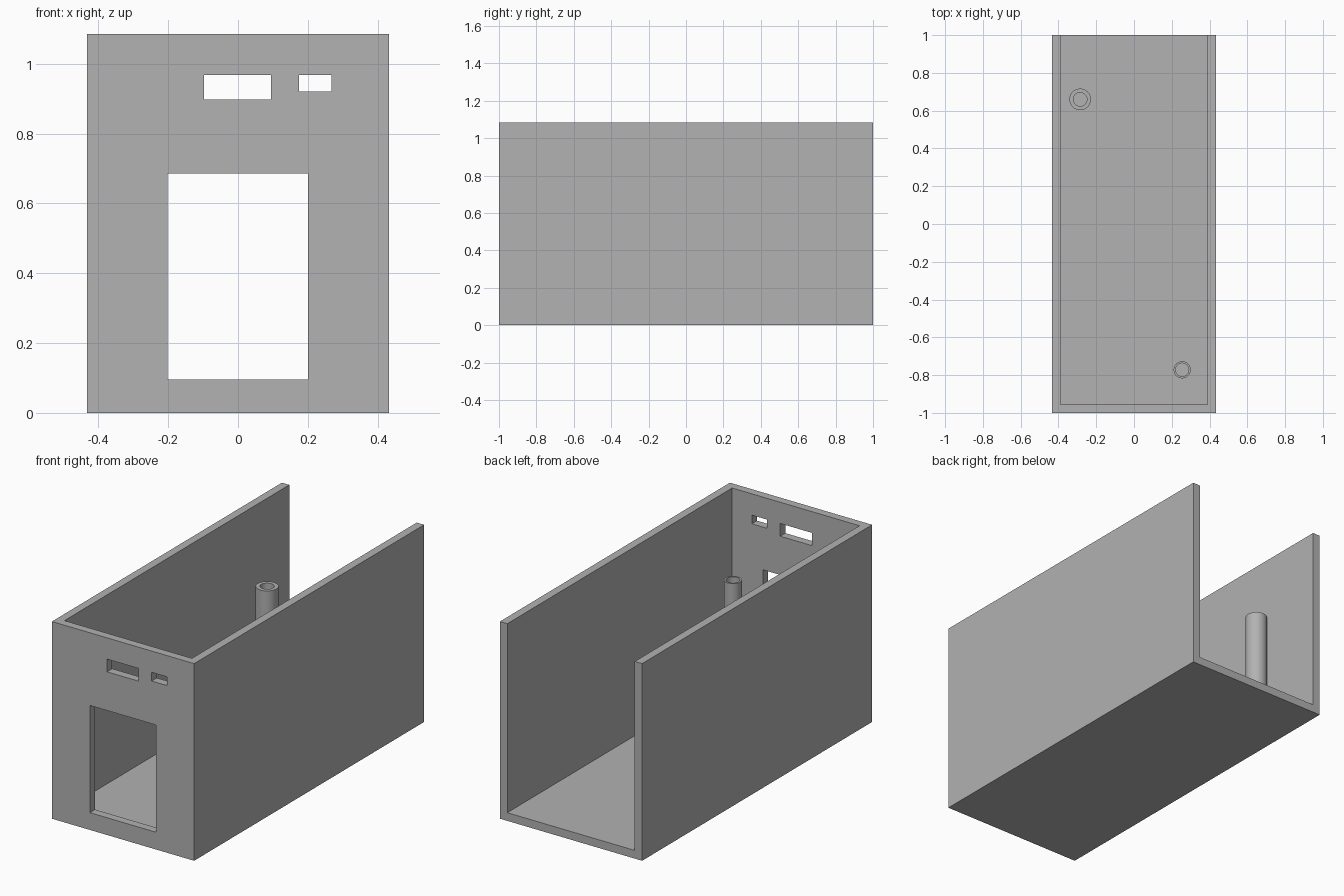
import bpy, bmesh, math
from mathutils import Vector

if "Cube" in bpy.data.objects:
    bpy.data.objects.remove(bpy.data.objects["Cube"], do_unlink=True)

HALF_W, HALF_L, HEIGHT = 0.433, 1.0, 1.085
WALL = 0.045
POST_TOP = 0.685

grey = bpy.data.materials.new("plain_grey")
grey.use_nodes = True
grey.diffuse_color = (0.445, 0.445, 0.445, 1)
grey.node_tree.nodes["Principled BSDF"].inputs["Base Color"].default_value = grey.diffuse_color


def add_object(name, bm):
    bmesh.ops.recalc_face_normals(bm, faces=bm.faces)
    mesh = bpy.data.meshes.new(name)
    bm.to_mesh(mesh)
    bm.free()
    mesh.materials.append(grey)
    obj = bpy.data.objects.new(name, mesh)
    bpy.context.collection.objects.link(obj)
    return obj


def box(name, low, high):
    low, high = Vector(low), Vector(high)
    bm = bmesh.new()
    bmesh.ops.create_cube(bm, size=1)
    bmesh.ops.scale(bm, vec=high - low, verts=bm.verts)
    bmesh.ops.translate(bm, vec=(low + high) / 2, verts=bm.verts)
    return add_object(name, bm)


def cut(target, cutter):
    """Subtract the cutter, bake the result and drop the cutter."""
    mod = target.modifiers.new("cut", "BOOLEAN")
    mod.operation, mod.solver, mod.object = "DIFFERENCE", "EXACT", cutter
    bpy.context.view_layer.objects.active = target
    bpy.ops.object.modifier_apply(modifier=mod.name)
    bpy.data.objects.remove(cutter, do_unlink=True)


def hollow_post(name, x, y, outer, inner):
    """Tube spun from a rectangular wall section, standing on the floor."""
    bm = bmesh.new()
    section = [(outer, WALL), (outer, POST_TOP), (inner, POST_TOP), (inner, WALL)]
    verts = [bm.verts.new((r, 0, z)) for r, z in section]
    edges = [bm.edges.new((verts[i], verts[(i + 1) % 4])) for i in range(4)]
    bmesh.ops.spin(bm, geom=verts + edges, axis=(0, 0, 1), cent=(0, 0, 0),
                   angle=math.tau, steps=48, use_merge=True)
    bmesh.ops.remove_doubles(bm, verts=bm.verts, dist=0.0001)
    obj = add_object(name, bm)
    obj.location = (x, y, 0)
    bpy.ops.object.select_all(action="DESELECT")
    obj.select_set(True)
    bpy.context.view_layer.objects.active = obj
    bpy.ops.object.shade_smooth_by_angle(angle=math.radians(30))


# Housing: a tray open at the top and the back
housing = box("housing", (-HALF_W, -HALF_L, 0), (HALF_W, HALF_L, HEIGHT))
cut(housing, box("cavity", (WALL - HALF_W, WALL - HALF_L, WALL),
                 (HALF_W - WALL, HALF_L + 0.5, HEIGHT + 0.5)))

# Front wall openings: large window, wide slot, small slot (x range, z range)
for x0, x1, z0, z1 in [(-0.202, 0.2, 0.095, 0.685),
                       (-0.097, 0.095, 0.898, 0.968),
                       (0.175, 0.268, 0.92, 0.968)]:
    cut(housing, box("opening", (x0, -HALF_L - 0.1, z0), (x1, 0.1 - HALF_L, z1)))

# Hollow posts on the floor
hollow_post("back_post", -0.285, 0.66, 0.057, 0.036)
hollow_post("front_post", 0.255, -0.772, 0.045, 0.035)
